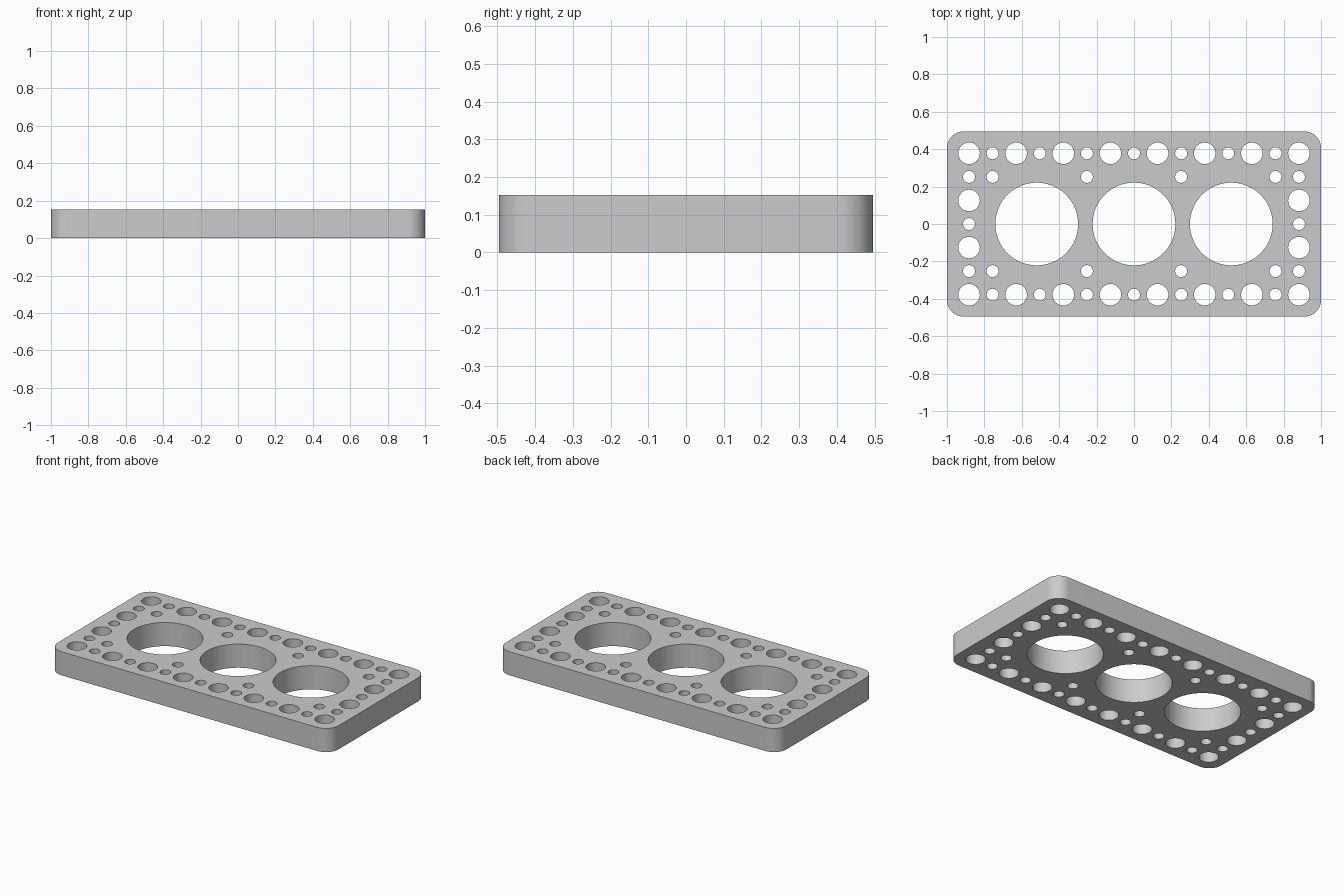
import bpy, bmesh
from math import pi, cos, sin

cube = bpy.data.objects.get("Cube")
if cube:
    bpy.data.objects.remove(cube, do_unlink=True)

PITCH = 0.126
HALF_X, HALF_Y, HEIGHT = 1.0, 0.495, 0.152
CORNER = 0.09
PEG, PIN, BORE = 0.0575, 0.032, 0.221

grey = bpy.data.materials.new("light grey")
grey.use_nodes = True
colour = (0.6, 0.6, 0.6, 1)
grey.diffuse_color = colour
grey.node_tree.nodes["Principled BSDF"].inputs["Base Color"].default_value = colour

bm = bmesh.new()


def loop(points):
    verts = [bm.verts.new((x, y, 0)) for x, y in points]
    for a, b in zip(verts, verts[1:] + verts[:1]):
        bm.edges.new((a, b))


def hole(x, y, radius, sides):
    loop([(x + radius * cos(2 * pi * i / sides), y + radius * sin(2 * pi * i / sides))
          for i in range(sides)])


# Rounded outline
outline = []
for quarter, (sx, sy) in enumerate([(1, 1), (-1, 1), (-1, -1), (1, -1)]):
    for i in range(17):
        a = (quarter + i / 16) * pi / 2
        outline.append((sx * (HALF_X - CORNER) + CORNER * cos(a),
                        sy * (HALF_Y - CORNER) + CORNER * sin(a)))
loop(outline)

# Three large bores
for x in (-0.52, 0, 0.52):
    hole(x, 0, BORE, 96)

# Border holes alternate between wide and narrow
for i in range(-7, 8):
    for j in range(-3, 4):
        if abs(j) == 3:
            hole(i * PITCH, j * PITCH, PEG if i % 2 else PIN, 48)
        elif abs(i) == 7:
            hole(i * PITCH, j * PITCH, PEG if j % 2 else PIN, 48)
        elif abs(j) == 2 and abs(i) in (2, 6):
            hole(i * PITCH, j * PITCH, PIN, 48)

# Fill between the loops and raise to a plate
bmesh.ops.triangle_fill(bm, edges=bm.edges[:], use_beauty=True, normal=(0, 0, 1))
top = bmesh.ops.extrude_face_region(bm, geom=bm.faces[:], use_keep_orig=True)["geom"]
bmesh.ops.translate(bm, vec=(0, 0, HEIGHT),
                    verts=[g for g in top if isinstance(g, bmesh.types.BMVert)])
bmesh.ops.recalc_face_normals(bm, faces=bm.faces[:])

mesh = bpy.data.meshes.new("perforated_plate")
bm.to_mesh(mesh)
bm.free()
mesh.materials.append(grey)
plate = bpy.data.objects.new("perforated_plate", mesh)
bpy.context.collection.objects.link(plate)

bpy.ops.object.select_all(action="DESELECT")
plate.select_set(True)
bpy.context.view_layer.objects.active = plate
bpy.ops.object.shade_smooth_by_angle()
